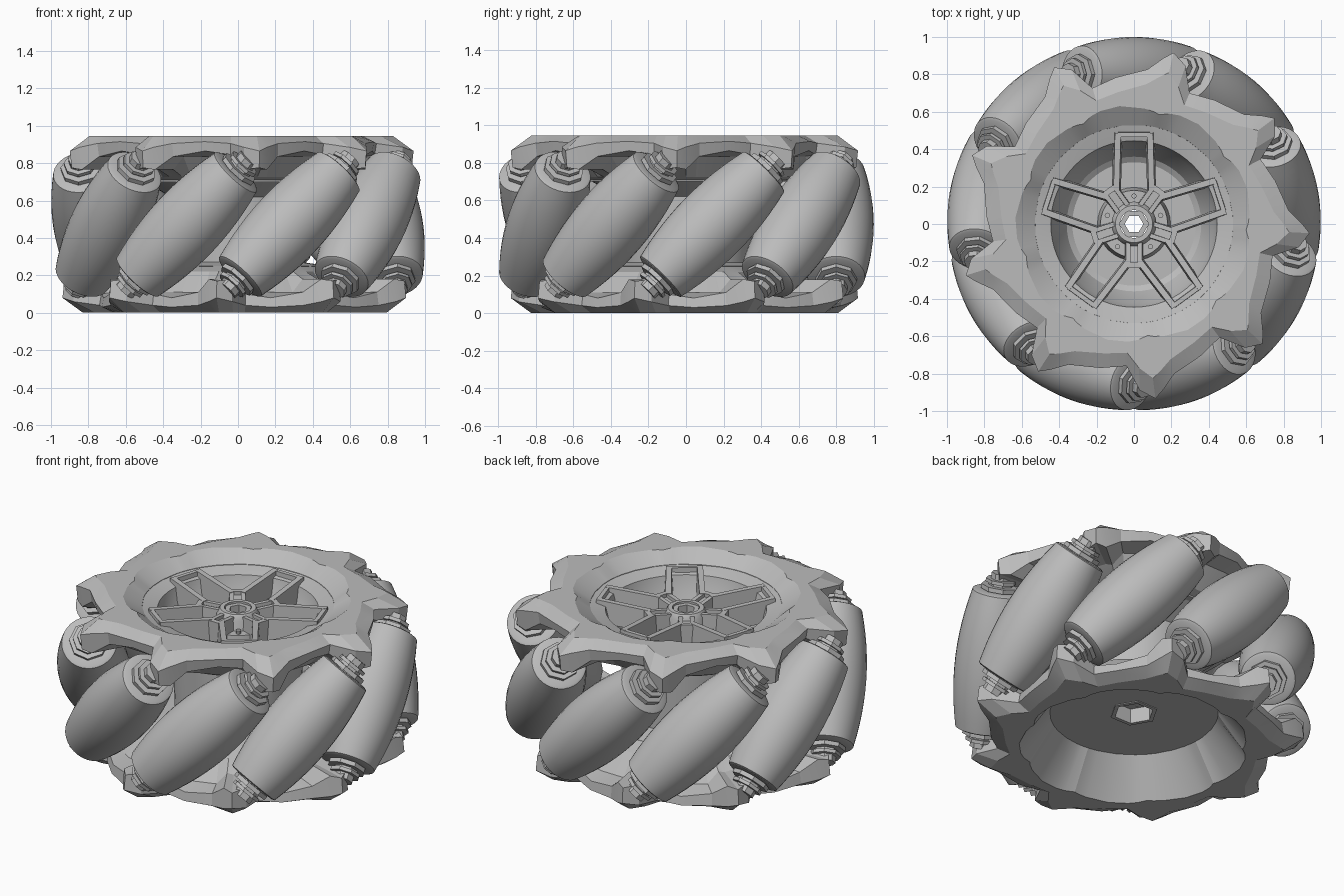
import bpy, bmesh, math
from mathutils import Matrix, Vector

cube = bpy.data.objects.get("Cube")
if cube:
    bpy.data.objects.remove(cube, do_unlink=True)

HEIGHT = 0.945
COUNT = 9
STEP = 360 / COUNT

grey = bpy.data.materials.new("light_grey")
grey.use_nodes = True
colour = (0.5, 0.5, 0.5, 1)
grey.diffuse_color = colour
grey.node_tree.nodes["Principled BSDF"].inputs["Base Color"].default_value = colour


def polar(radius, degrees, z):
    a = math.radians(degrees)
    return Vector((radius * math.cos(a), radius * math.sin(a), z))


def finish(name, bm):
    bmesh.ops.recalc_face_normals(bm, faces=bm.faces)
    mesh = bpy.data.meshes.new(name)
    bm.to_mesh(mesh)
    bm.free()
    mesh.materials.append(grey)
    obj = bpy.data.objects.new(name, mesh)
    bpy.context.collection.objects.link(obj)
    return obj


def smooth(obj, degrees=35):
    bpy.ops.object.select_all(action='DESELECT')
    obj.select_set(True)
    bpy.context.view_layer.objects.active = obj
    bpy.ops.object.shade_smooth_by_angle(angle=math.radians(degrees))


def loft(bm, loops):
    """Join closed sections into a ring."""
    rows = [[bm.verts.new(p) for p in loop] for loop in loops]
    for i, row in enumerate(rows):
        nxt = rows[(i + 1) % len(rows)]
        for j in range(len(row)):
            k = (j + 1) % len(row)
            bm.faces.new((row[j], row[k], nxt[k], nxt[j]))


def lathe(name, profile, sides):
    """Turn a closed (radius, z) section round z."""
    bm = bmesh.new()
    loft(bm, [[polar(r, 360 * i / sides, z) for r, z in profile] for i in range(sides)])
    return finish(name, bm)


def solid_lathe(name, profile, sides):
    """Turn an open (radius, z) profile round z and cap both ends."""
    bm = bmesh.new()
    rows = [[bm.verts.new(polar(r, 360 * i / sides, z)) for i in range(sides)]
            for r, z in profile]
    for a, b in zip(rows, rows[1:]):
        for i in range(sides):
            k = (i + 1) % sides
            bm.faces.new((a[i], a[k], b[k], b[i]))
    bm.faces.new(rows[0])
    bm.faces.new(rows[-1])
    return finish(name, bm)


def beam(bm, start, end, width, depth):
    """Bar whose top edge runs from start to end."""
    side = (end - start).cross(Vector((0, 0, 1))).normalized() * width / 2
    down = Vector((0, 0, -depth))
    ends = [[bm.verts.new(p + side * s + down * d)
             for s, d in ((0.8, 0), (-0.8, 0), (-1.2, 1), (1.2, 1))] for p in (start, end)]
    for i in range(4):
        k = (i + 1) % 4
        bm.faces.new((ends[0][i], ends[0][k], ends[1][k], ends[1][i]))
    for e in ends:
        bm.faces.new(e)


# Toothed rims: angle from the axle, tip radius, tip top depth, tip under depth,
# shoulder radius, lip shift
TOOTH = [(-3, 0.76, 0.04, 0.10, 0.69, 0.01),
         (2, 0.89, 0.06, 0.18, 0.77, 0.0),
         (7, 0.94, 0.08, 0.17, 0.83, -0.02),
         (10, 0.90, 0.06, 0.18, 0.80, -0.01),
         (15, 0.83, 0.04, 0.11, 0.75, 0.0),
         (27, 0.79, 0.03, 0.08, 0.71, 0.015)]


def toothed_rim(name, inner, top):
    lip, inner_low, inner_end = inner
    bm = bmesh.new()
    loops = []
    for n in range(COUNT):
        for off, tip, upper, under, shoulder, shift in TOOTH:
            angle = 30 + STEP * n + off
            section = [(lip[0] + shift, lip[1]), (shoulder, 0), (tip, upper),
                       (tip - 0.01, under), (0.69, max(under, 0.11)), (0.59, 0.22),
                       inner_end, inner_low]
            if top:
                loops.append([polar(r, angle, HEIGHT - d) for r, d in section])
            else:
                loops.append([polar(r, 20 - angle, d) for r, d in section])
    loft(bm, loops)
    return finish(name, bm)


top_rim = toothed_rim("upper_toothed_rim", ((0.62, 0), (0.53, 0.06), (0.51, 0.245)), True)
bottom_rim = toothed_rim("lower_toothed_rim", ((0.62, 0), (0.465, 0.215), (0.48, 0.25)), False)
smooth(top_rim, 15)
smooth(bottom_rim, 15)

# Barrel with the recessed upper dish and the lower floor
barrel = lathe("barrel", [(0.54, 0.885), (0.48, 0.87), (0.445, 0.86), (0.425, 0.78), (0.36, 0.66),
                          (0.33, 0.64), (0.112, 0.64), (0.112, 0.215), (0.475, 0.215), (0.485, 0.25),
                          (0.35, 0.27), (0.36, 0.62), (0.50, 0.70), (0.54, 0.70)], 64)
smooth(barrel, 25)

# Hub, its flange and the six-sided socket below
lathe("hub_bore", [(0.05, 0.30), (0.05, 0.86), (0.08, 0.86), (0.08, 0.30)], 6)
hub = lathe("hub", [(0.075, 0.30), (0.075, 0.87), (0.10, 0.87), (0.12, 0.84), (0.12, 0.30)], 24)
flange = lathe("hub_flange", [(0.11, 0.60), (0.11, 0.78), (0.18, 0.78), (0.20, 0.60)], 32)
smooth(hub)
smooth(flange)
lathe("hub_socket", [(0.11, 0.21), (0.135, 0.21), (0.135, 0.31), (0.11, 0.31)], 6)

# Five forked spokes with a slotted stem and a bolt between each
spokes = bmesh.new()
bolts = bmesh.new()
for n in range(5):
    a = -90 + 72 * n
    across = polar(0.032, a + 90, 0)
    for s in (-1, 1):
        beam(spokes, polar(0.10, a, 0.86) + across * s, polar(0.23, a, 0.87) + across * s, 0.03, 0.16)
        beam(spokes, polar(0.20, a + 8 * s, 0.87), polar(0.495, a + 26 * s, 0.895), 0.04, 0.13)
    beam(spokes, polar(0.10, a, 0.84), polar(0.22, a, 0.85), 0.05, 0.12)
    beam(spokes, polar(0.205, a, 0.87), polar(0.235, a, 0.87), 0.08, 0.14)
    # Bar that closes the narrow gap to the next fork
    beam(spokes, polar(0.485, a + 26, 0.893), polar(0.485, a + 46, 0.893), 0.03, 0.10)
    bmesh.ops.create_cone(bolts, cap_ends=True, segments=8, radius1=0.014, radius2=0.014, depth=0.03,
                          matrix=Matrix.Translation(polar(0.15, a + 36, 0.785)))
finish("spokes", spokes)
finish("hub_bolts", bolts)

# Barrel-shaped rollers on slanted axles
HALF = 0.40
roller_profile = [(0.075, -HALF), (0.14, -HALF)]
for i in range(13):
    s = HALF * (i / 6 - 1) * 0.985
    roller_profile.append((1 - math.sqrt(0.64 + s * s / 2), s))
roller_profile += [(0.14, HALF), (0.075, HALF)]
roller = solid_lathe("roller", roller_profile, 32)
smooth(roller)

half_axle = [(0.06, 0), (0.06, 0.405), (0.11, 0.405), (0.11, 0.43), (0.07, 0.43),
             (0.07, 0.445), (0.088, 0.445), (0.088, 0.465), (0.06, 0.465), (0.06, 0.50)]
axle_profile = [(r, -s) for r, s in reversed(half_axle[1:])] + half_axle[1:]
axle = solid_lathe("roller_axle", axle_profile, 8)

for n in range(COUNT):
    a = 10 + STEP * n
    direction = polar(1, a + 90, 1)
    place = Matrix.Translation(polar(0.80, a, HEIGHT / 2)) @ \
        direction.to_track_quat('Z', 'Y').to_matrix().to_4x4()
    for part in (roller, axle):
        obj = part
        if n:
            obj = bpy.data.objects.new(part.name + "_" + str(n + 1), part.data)
            bpy.context.collection.objects.link(obj)
        obj.matrix_world = place
